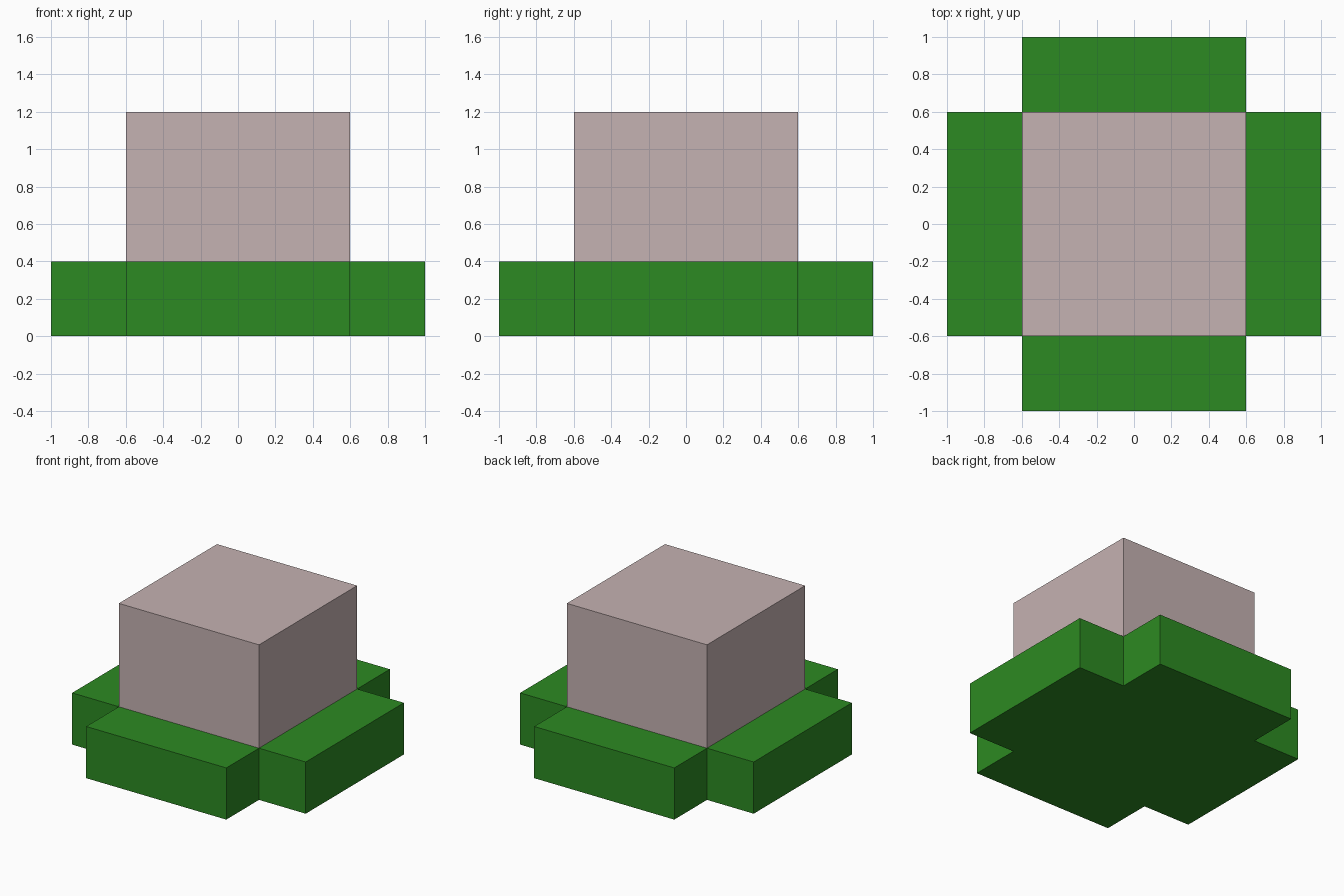
import bpy
import bmesh

if "Cube" in bpy.data.objects:
    bpy.data.objects.remove(bpy.data.objects["Cube"])


def srgb(r, g, b):
    def lin(c):
        c /= 255
        return c / 12.92 if c <= 0.04045 else ((c + 0.055) / 1.055) ** 2.4
    return (lin(r), lin(g), lin(b), 1.0)


def material(name, colour):
    mat = bpy.data.materials.new(name)
    mat.diffuse_color = colour
    mat.use_nodes = True
    mat.node_tree.nodes["Principled BSDF"].inputs["Base Color"].default_value = mat.diffuse_color
    return mat


def prism(name, outline, z0, z1, mat):
    """Extrude a flat outline from z0 up to z1."""
    bm = bmesh.new()
    face = bm.faces.new([bm.verts.new((x, y, z0)) for x, y in outline])
    ext = bmesh.ops.extrude_face_region(bm, geom=[face], use_keep_orig=True)
    verts = [v for v in ext["geom"] if isinstance(v, bmesh.types.BMVert)]
    bmesh.ops.translate(bm, verts=verts, vec=(0, 0, z1 - z0))
    bmesh.ops.recalc_face_normals(bm, faces=bm.faces)
    mesh = bpy.data.meshes.new(name)
    bm.to_mesh(mesh)
    bm.free()
    mesh.materials.append(mat)
    obj = bpy.data.objects.new(name, mesh)
    bpy.context.collection.objects.link(obj)
    return obj


green = material("leaf green", srgb(44, 138, 34))
pink = material("dusty pink", srgb(197, 178, 178))

INNER, OUTER = 0.6, 1.0
BASE_TOP, TOP = 0.4, 1.2

# Cross-shaped base: one arm corner turned four times by 90 degrees
cross = []
x, y = INNER, INNER
for _ in range(4):
    s = OUTER / INNER
    if x * y > 0:
        cross += [(x * s, y), (x, y), (x, y * s)]
    else:
        cross += [(x, y * s), (x, y), (x * s, y)]
    x, y = -y, x
prism("cross_base", cross, 0, BASE_TOP, green)

# Square block on top
square = [(INNER, INNER), (-INNER, INNER), (-INNER, -INNER), (INNER, -INNER)]
prism("top_block", square, BASE_TOP, TOP, pink)
